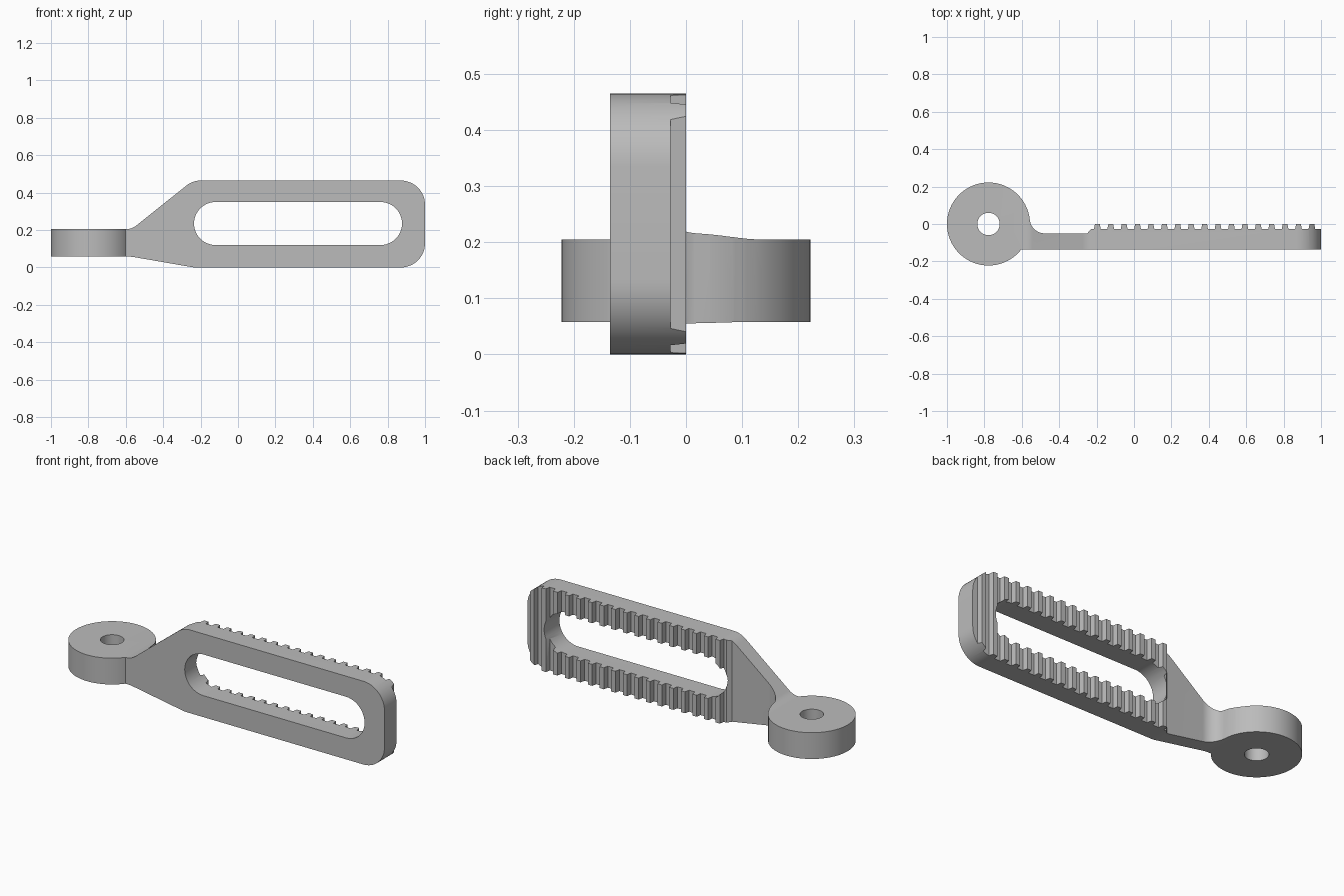
import bpy, bmesh
from math import sin, cos, tan, pi, sqrt
from mathutils import Vector

cube = bpy.data.objects.get("Cube")
if cube:
    bpy.data.objects.remove(cube, do_unlink=True)

grey = bpy.data.materials.new("plain grey")
grey.use_nodes = True
grey.diffuse_color = (0.5, 0.5, 0.5, 1)
grey.node_tree.nodes["Principled BSDF"].inputs["Base Color"].default_value = (0.5, 0.5, 0.5, 1)


def arc(cx, cy, r, start, end, steps):
    angles = [start + (end - start) * i / steps for i in range(steps + 1)]
    return [(cx + r * cos(a), cy + r * sin(a)) for a in angles]


def rounded(corners, steps=12):
    """Outline from (x, y, radius) corners, each rounded by a tangent arc."""
    out = []
    for i, (x, y, r) in enumerate(corners):
        p = Vector((x, y))
        if r == 0:
            out.append((x, y))
            continue
        a = (Vector(corners[i - 1][:2]) - p).normalized()
        b = (Vector(corners[(i + 1) % len(corners)][:2]) - p).normalized()
        half = a.angle(b) / 2
        centre = p + (a + b).normalized() * r / sin(half)
        u = p + a * r / tan(half) - centre
        v = p + b * r / tan(half) - centre
        turn = u.angle_signed(v)
        for k in range(steps + 1):
            t = -turn * k / steps
            out.append((centre.x + u.x * cos(t) - u.y * sin(t),
                        centre.y + u.x * sin(t) + u.y * cos(t)))
    return out


def extrude(name, outline, low, high, axis):
    """Solid from a closed outline, swept along z or y."""
    place = (lambda a, b, h: (a, b, h)) if axis == "z" else (lambda a, b, h: (a, h, b))
    bm = bmesh.new()
    face = bm.faces.new([bm.verts.new(place(a, b, low)) for a, b in outline])
    grown = bmesh.ops.extrude_face_region(bm, geom=[face])["geom"]
    for v in grown:
        if isinstance(v, bmesh.types.BMVert):
            v.co[2 if axis == "z" else 1] = high
    bmesh.ops.recalc_face_normals(bm, faces=bm.faces)
    mesh = bpy.data.meshes.new(name)
    bm.to_mesh(mesh)
    bm.free()
    mesh.materials.append(grey)
    obj = bpy.data.objects.new(name, mesh)
    bpy.context.collection.objects.link(obj)
    return obj


def combine(target, tool, operation):
    mod = target.modifiers.new(operation.lower(), "BOOLEAN")
    mod.operation, mod.solver, mod.object = operation, "EXACT", tool
    bpy.context.view_layer.objects.active = target
    bpy.ops.object.modifier_apply(modifier=mod.name)
    bpy.data.objects.remove(tool, do_unlink=True)


HUB_X, HUB_R = -0.778, 0.222
HUB_LOW, HUB_HIGH = 0.058, 0.205
HEIGHT, FRONT, NECK, ROOT = 0.465, -0.135, -0.05, -0.028
STEP = 2 * pi / 64

# Side outline of the arm: tapered neck and rounded end
side = rounded([
    (-0.65, HUB_LOW, 0), (-0.57, HUB_LOW, 0.2), (-0.235, 0, 0.2),
    (1, 0, 0.13), (1, HEIGHT, 0.13), (-0.242, HEIGHT, 0.12),
    (-0.568, HUB_HIGH, 0.09), (-0.65, HUB_HIGH, 0)])
arm = extrude("toothed_slotted_arm", side, -0.3, 0.3, "y")

# Plan outline: hub edge, fillet, neck and row of teeth
fillet = 0.08
fy = NECK + fillet
fx = HUB_X + sqrt((HUB_R + fillet) ** 2 - fy ** 2)
plan = [(1.1, FRONT), (-0.65, FRONT), (-0.65, 0.05)]
plan += arc(HUB_X, 0, HUB_R, 6 * STEP, STEP, 5)
plan += arc(fx, fy, fillet, pi + STEP, 1.5 * pi, 14)
plan += [(-0.25, NECK), (-0.23, ROOT)]
for i in range(17):
    c = -0.196 + i * 0.0717
    plan += [(c - 0.018, ROOT), (c - 0.013, 0), (c + 0.013, 0), (c + 0.018, ROOT)]
plan.append((1.1, ROOT))
combine(arm, extrude("plan_shape", plan, -0.1, 0.6, "z"), "INTERSECT")

# Long slot through the arm
slot_r, slot_z = 0.115, 0.235
slot = arc(0.762, slot_z, slot_r, -pi / 2, pi / 2, 24)
slot += arc(-0.12, slot_z, slot_r, pi / 2, 1.5 * pi, 24)
combine(arm, extrude("slot_cutter", slot, -0.4, 0.4, "y"), "DIFFERENCE")

# Round hub with pivot hole
hub = arc(HUB_X, 0, HUB_R, 0, 2 * pi, 64)[:-1]
combine(arm, extrude("hub", hub, HUB_LOW, HUB_HIGH, "z"), "UNION")
hole = arc(HUB_X, 0, 0.06, 0, 2 * pi, 40)[:-1]
combine(arm, extrude("hole_cutter", hole, -0.1, 0.6, "z"), "DIFFERENCE")

bpy.ops.object.select_all(action="DESELECT")
arm.select_set(True)
bpy.context.view_layer.objects.active = arm
bpy.ops.object.shade_smooth_by_angle(angle=pi / 6)
